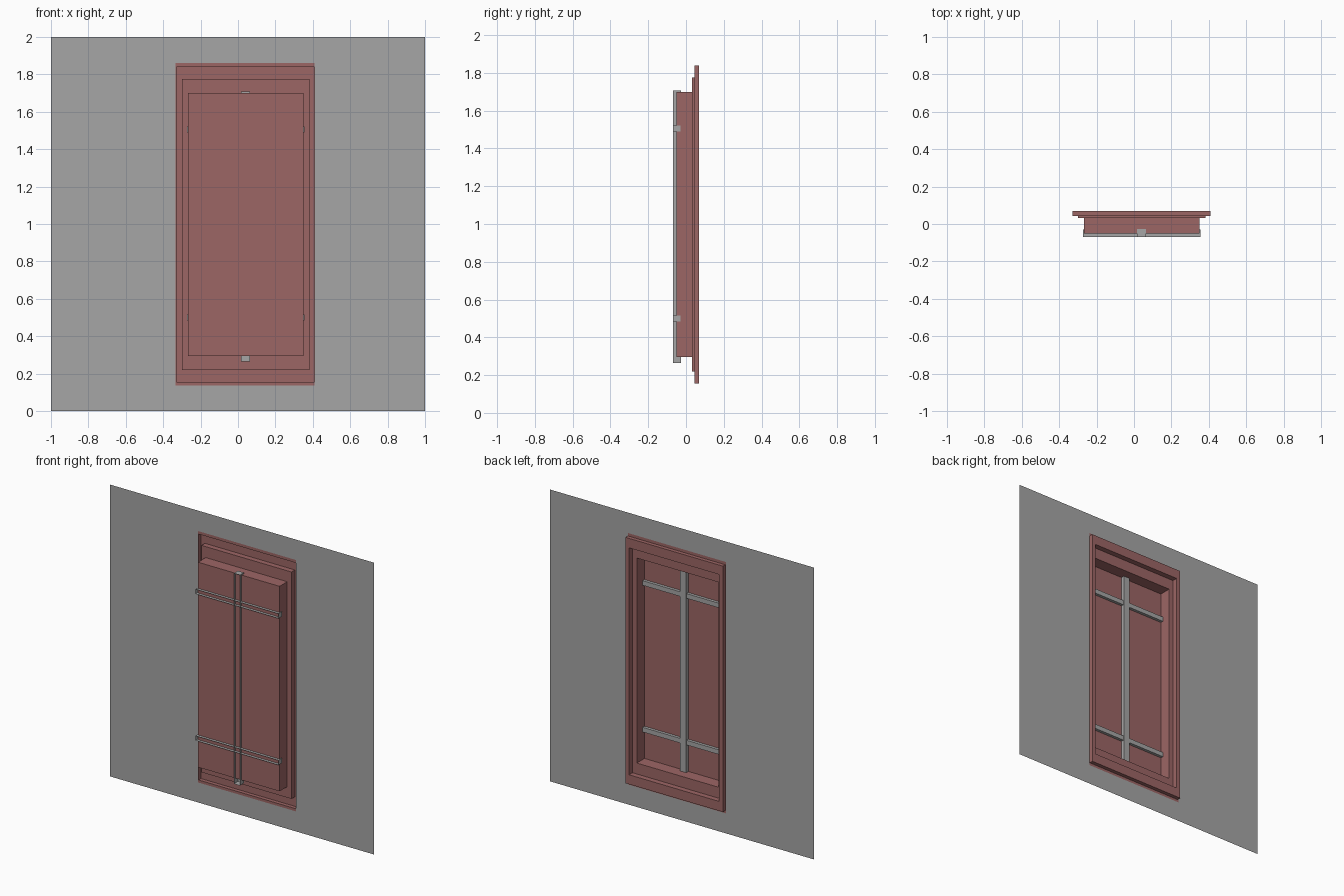
import bpy
import bmesh

cube = bpy.data.objects.get("Cube")
if cube:
    bpy.data.objects.remove(cube, do_unlink=True)


def material(name, rgb):
    mat = bpy.data.materials.new(name)
    mat.use_nodes = True
    mat.diffuse_color = (*rgb, 1)
    mat.node_tree.nodes["Principled BSDF"].inputs["Base Color"].default_value = (*rgb, 1)
    return mat


GREY = material("plain grey", (0.38, 0.38, 0.38))
RED = material("dusty red", (0.335, 0.133, 0.13))


def add_object(name, bm, mat):
    mesh = bpy.data.meshes.new(name)
    bm.to_mesh(mesh)
    bm.free()
    mesh.materials.append(mat)
    obj = bpy.data.objects.new(name, mesh)
    bpy.context.collection.objects.link(obj)
    return obj


def stepped_sheet(name, outlines, mat, closed=False):
    """Join nested rectangles (x0, x1, z0, z1, y) into one thin sheet."""
    bm = bmesh.new()
    loops = []
    for x0, x1, z0, z1, y in outlines:
        corners = ((x0, z0), (x1, z0), (x1, z1), (x0, z1))
        loops.append([bm.verts.new((x, y, z)) for x, z in corners])
    for outer, inner in zip(loops, loops[1:]):
        for i in range(4):
            j = (i + 1) % 4
            bm.faces.new((outer[i], outer[j], inner[j], inner[i]))
    if closed:
        bm.faces.new(loops[-1])
    return add_object(name, bm, mat)


WALL_Y, BACK_Y, STEP_Y, PANE_Y, BAR_Y = 0.044, 0.07, 0.033, -0.05, -0.07

# Wall sheet with a rectangular opening
opening = (-0.335, 0.41, 0.137, 1.86)
stepped_sheet("wall", [(-1, 1, 0, 2, WALL_Y), (*opening, WALL_Y)], GREY)

# Window casing: lip, outer channel, middle step and projecting pane
outer = (-0.329, 0.409, 0.155, 1.84)
middle = (-0.30, 0.382, 0.22, 1.775)
pane = (-0.268, 0.35, 0.295, 1.70)
stepped_sheet("window_casing", [
    (*opening, WALL_Y), (*outer, WALL_Y), (*outer, BACK_Y),
    (*middle, BACK_Y), (*middle, STEP_Y),
    (*pane, STEP_Y), (*pane, PANE_Y)], RED, closed=True)


# Glazing bars: channels open to the front that straddle the pane
def glazing_bar(name, x0, x1, z0, z1, back):
    rect = (x0, x1, z0, z1)
    stepped_sheet(name, [(*rect, BAR_Y), (*rect, back)], GREY, closed=True)


glazing_bar("upright_bar", 0.017, 0.063, 0.265, 1.708, -0.026)
for name, z in (("lower_crossbar", 0.5), ("upper_crossbar", 1.505)):
    glazing_bar(name, -0.274, 0.356, z - 0.016, z + 0.016, -0.03)
